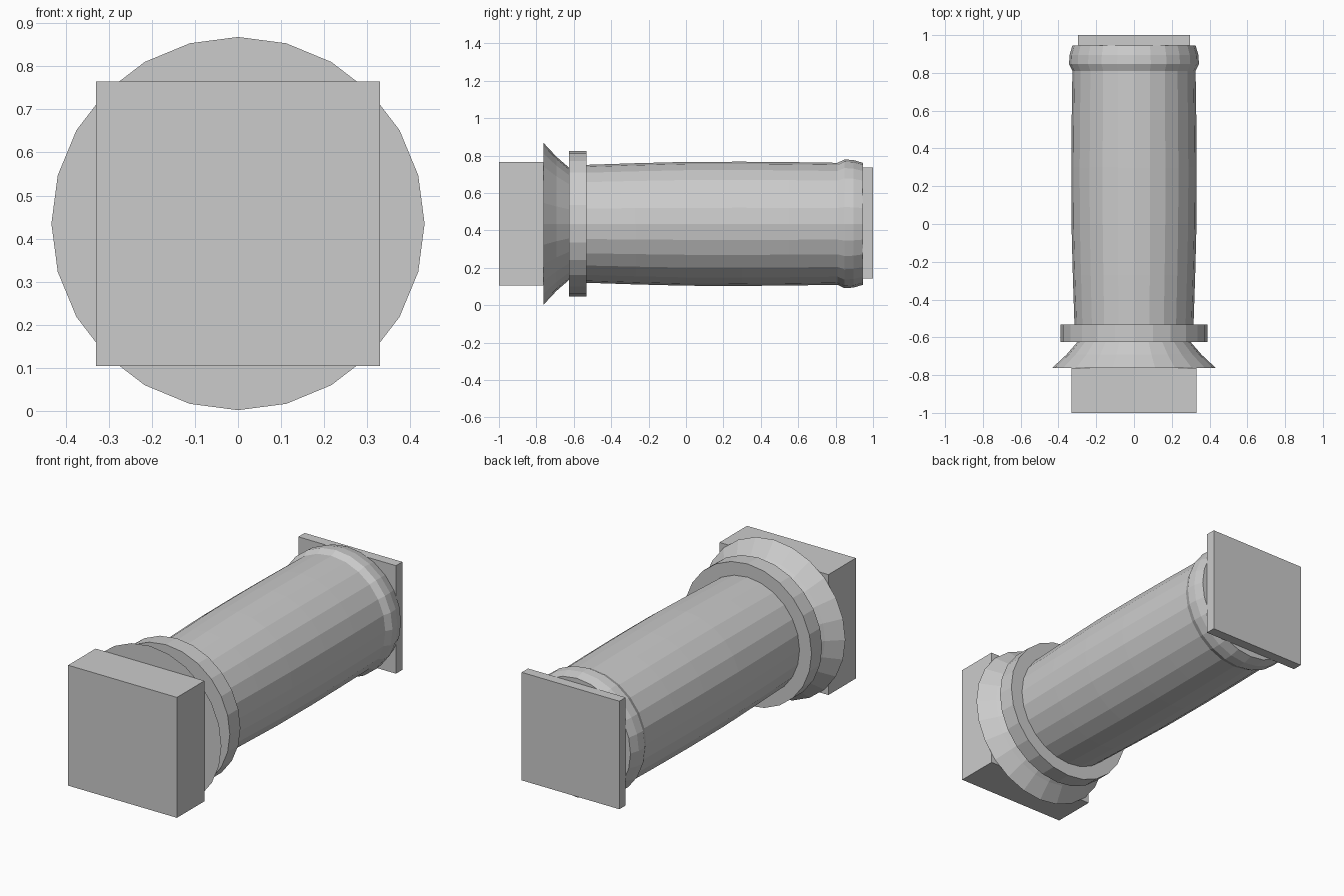
import bpy
import bmesh
from math import sin, cos, tau

cube = bpy.data.objects.get("Cube")
if cube:
    bpy.data.objects.remove(cube, do_unlink=True)

AXIS_Z = 0.435
SIDES = 24

stone = bpy.data.materials.new("grey stone")
stone.use_nodes = True
GREY = (0.6, 0.6, 0.6, 1)
stone.diffuse_color = GREY
stone.node_tree.nodes["Principled BSDF"].inputs["Base Color"].default_value = GREY


def finish(name, bm):
    bmesh.ops.recalc_face_normals(bm, faces=bm.faces)
    mesh = bpy.data.meshes.new(name)
    bm.to_mesh(mesh)
    bm.free()
    mesh.materials.append(stone)
    obj = bpy.data.objects.new(name, mesh)
    bpy.context.scene.collection.objects.link(obj)


def turned(name, profile):
    """Closed flat-sided solid turned around the y axis from (y, radius) points."""
    bm = bmesh.new()
    rings = [[bm.verts.new((r * sin(tau * i / SIDES), y, AXIS_Z + r * cos(tau * i / SIDES)))
              for i in range(SIDES)] for y, r in profile]
    for a, b in zip(rings, rings[1:]):
        for i in range(SIDES):
            j = (i + 1) % SIDES
            bm.faces.new((a[i], a[j], b[j], b[i]))
    bm.faces.new(rings[0])
    bm.faces.new(rings[-1])
    finish(name, bm)


def block(name, half, y0, y1, z=AXIS_Z):
    """Square block between two y positions."""
    bm = bmesh.new()
    bmesh.ops.create_cube(bm, size=1)
    for v in bm.verts:
        v.co = (v.co.x * 2 * half, y0 + (v.co.y + 0.5) * (y1 - y0), z + v.co.z * 2 * half)
    finish(name, bm)


# Square blocks at the two ends
block("capital_block", 0.33, -1.0, -0.762)
block("base_plate", 0.296, 0.945, 1.0, 0.439)

# Flared capital and collar
turned("capital_flare", [(-0.762, 0.433), (-0.692, 0.358), (-0.625, 0.3)])
turned("collar_ring", [(-0.625, 0.388), (-0.533, 0.388)])

# Gently swelling shaft
turned("shaft", [(-0.54, 0.315), (-0.27, 0.324), (0, 0.331), (0.3, 0.332),
                 (0.55, 0.33), (0.815, 0.326)])

# Rounded moulding at the foot
turned("base_moulding", [(0.81, 0.326), (0.847, 0.344), (0.895, 0.341), (0.946, 0.326)])
